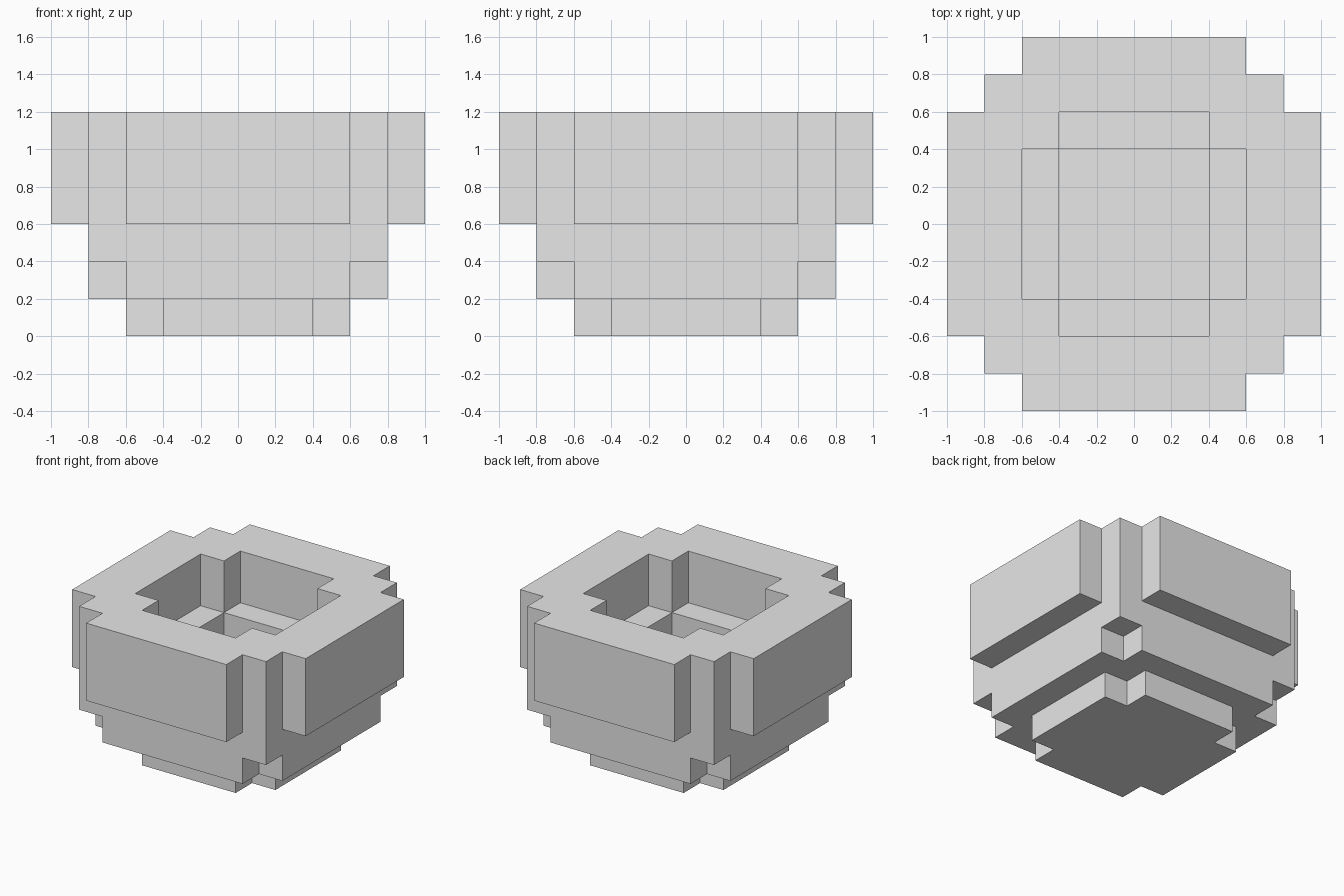
import bpy
import bmesh
from math import radians
from mathutils import Vector

if "Cube" in bpy.data.objects:
    bpy.data.objects.remove(bpy.data.objects["Cube"], do_unlink=True)

UNIT = 0.2  # edge length of one block

# Flat grey for the whole bowl
grey = bpy.data.materials.new("light_grey")
grey.use_nodes = True
colour = (0.8, 0.8, 0.8, 1.0)
grey.diffuse_color = colour
grey.node_tree.nodes["Principled BSDF"].inputs["Base Color"].default_value = colour


def cross(long, short):
    """Half sizes of the overlapping rectangles of a notched square."""
    return [(long, short), (short, long)]


def inside(rects, i, j):
    """True when the block column (i, j) lies in any centred rectangle."""
    return any(-w <= i < w and -d <= j < d for w, d in rects)


square = [(4, 4)]
rim = cross(5, 3) + square

# Outer outline and cavity of each layer, from the foot up
outer = [cross(3, 2), cross(4, 3), square, rim, rim, rim]
cavity = [[], [], [], [(2, 2)], cross(3, 2), cross(3, 2)]

solid = {
    (i, j, k)
    for k in range(len(outer))
    for i in range(-5, 5)
    for j in range(-5, 5)
    if inside(outer[k], i, j) and not inside(cavity[k], i, j)
}

# Skin the blocks wherever a solid one meets empty space
bm = bmesh.new()
for cell in sorted(solid):
    for axis in range(3):
        for side in (0, 1):
            neighbour = list(cell)
            neighbour[axis] += 2 * side - 1
            if tuple(neighbour) in solid:
                continue
            u, v = (axis + 1) % 3, (axis + 2) % 3
            corners = []
            for du, dv in ((0, 0), (1, 0), (1, 1), (0, 1)):
                p = Vector(cell)
                p[axis] += side
                p[u] += du
                p[v] += dv
                corners.append(bm.verts.new(p * UNIT))
            if not side:
                corners.reverse()
            bm.faces.new(corners)

# Weld, then merge coplanar squares into large flat panels
bmesh.ops.remove_doubles(bm, verts=bm.verts, dist=0.001)
bmesh.ops.dissolve_limit(bm, angle_limit=radians(1), verts=bm.verts, edges=bm.edges)

mesh = bpy.data.meshes.new("stepped_bowl")
bm.to_mesh(mesh)
bm.free()
mesh.materials.append(grey)
bowl = bpy.data.objects.new("stepped_bowl", mesh)
bpy.context.scene.collection.objects.link(bowl)
